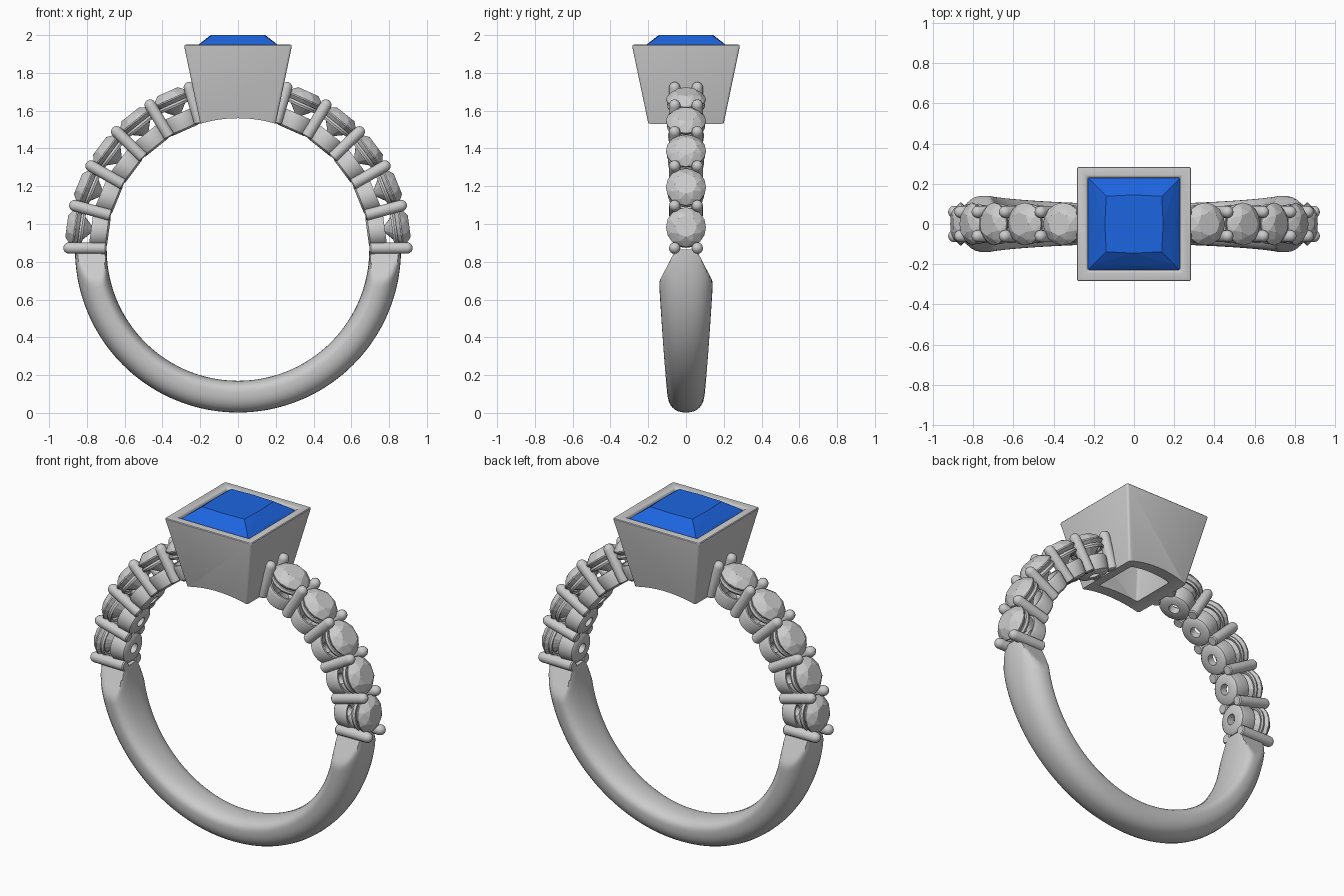
import bpy, bmesh, math
from mathutils import Matrix, Vector

if "Cube" in bpy.data.objects:
    bpy.data.objects.remove(bpy.data.objects["Cube"])

CZ, R_IN, STEP = 0.865, 0.695, 14.55   # ring centre height, finger radius, degrees per stone


def finish(name, bm, smooth=None):
    bmesh.ops.recalc_face_normals(bm, faces=bm.faces)
    me = bpy.data.meshes.new(name)
    bm.to_mesh(me)
    bm.free()
    ob = bpy.data.objects.new(name, me)
    bpy.context.collection.objects.link(ob)
    bpy.ops.object.select_all(action='DESELECT')
    ob.select_set(True)
    bpy.context.view_layer.objects.active = ob
    if smooth:
        bpy.ops.object.shade_smooth_by_angle(angle=math.radians(smooth))
    return ob


def loft(bm, rings, close=False, caps=False):
    """Skin a list of equal-length point rings."""
    vs = [[bm.verts.new(p) for p in r] for r in rings]
    n = len(vs[0])
    for a, b in zip(vs, vs[1:] + (vs[:1] if close else [])):
        for i in range(n):
            bm.faces.new((a[i], a[(i + 1) % n], b[(i + 1) % n], b[i]))
    if caps:
        bm.faces.new(vs[0])
        bm.faces.new(vs[-1])


def circle(r, z, n, m=Matrix(), turn=0.0, y=0.0):
    return [m @ Vector((r * math.cos(2 * math.pi * (i + turn) / n),
                        y + r * math.sin(2 * math.pi * (i + turn) / n), z)) for i in range(n)]


def square(h, z):
    return [(h, h, z), (-h, h, z), (-h, -h, z), (h, -h, z)]


def hull(bm, pts):
    vs = [bm.verts.new(p) for p in pts]
    bmesh.ops.convex_hull(bm, input=vs)


def radial(deg):
    """Local z points outward from the ring centre at this angle."""
    return Matrix.Translation((0, 0, CZ)) @ Matrix.Rotation(math.radians(90 - deg), 4, 'Y')


# shank: domed section widening upward, its shoulders trimmed to meet the stones
bm = bmesh.new()
rings = []
for k in range(97):
    a = math.radians(180 + 180 * k / 96)
    rise = 1 + math.sin(a)
    w = 0.098 + 0.046 * min(1, rise / 0.8) ** 0.8
    ring = []
    for j in range(32):
        t = 2 * math.pi * j / 32
        c, s = math.cos(t), math.sin(t)
        c, s = (math.copysign(abs(v) ** 0.85, v) for v in (c, s))
        r = 0.755 + c * (0.108 if c > 0 else 0.06)
        z = CZ + r * math.sin(a)
        lim = 0.14 - max(0, z - 0.70) * 0.52
        ring.append((r * math.cos(a), max(-lim, min(lim, w * s)), z))
    rings.append(ring)
loft(bm, rings, caps=True)
finish("shank", bm, 40)

for side, name in ((1, "right"), (-1, "left")):
    angles = [0.5 + STEP * i for i in range(6)]
    if side < 0:
        angles = [180 - a for a in angles]
    mids = [(a + b) / 2 for a, b in zip(angles, angles[1:])]

    # round-tipped prongs in pairs between the stones
    bm = bmesh.new()
    for a in angles:
        m = radial(a)
        for y in (-0.06, 0.06):
            prof = [(0.024, 0.697), (0.03, 0.703), (0.03, 0.895)]
            prof += [(0.03 * math.cos(t), 0.895 + 0.03 * math.sin(t)) for t in (0.4, 0.8, 1.2, 1.5)]
            loft(bm, [circle(r, z, 16, m, y=y) for r, z in prof], caps=True)
    finish(name + "_prongs", bm, 40)

    # drilled cups and the thin rings above them
    bm = bmesh.new()
    cup = [(0.03, 0.69), (0.074, 0.69), (0.086, 0.70), (0.096, 0.77), (0.09, 0.785),
           (0.08, 0.785), (0.03, 0.735)]
    rail = [(0.082, 0.828), (0.096, 0.823), (0.101, 0.835), (0.096, 0.847), (0.085, 0.847)]
    for a in mids:
        for prof in (cup, rail):
            loft(bm, [circle(r, z, 32, radial(a)) for r, z in prof], close=True)
    finish(name + "_cups", bm, 40)

    # faceted round stones
    bm = bmesh.new()
    for a in mids:
        m = radial(a)
        hull(bm, circle(0.058, 0.915, 8, m) + circle(0.085, 0.898, 8, m, 0.5)
             + circle(0.106, 0.873, 16, m) + circle(0.106, 0.866, 16, m)
             + circle(0.06, 0.82, 8, m, 0.5) + [m @ Vector((0, 0, 0.765))])
    finish(name + "_stones", bm)

# square tapered bezel, hollow, with the finger hole cut from its base
bm = bmesh.new()
loft(bm, [square(h, z) for h, z in ((0.193, 1.5), (0.287, 1.95), (0.232, 1.95),
                                    (0.226, 1.90), (0.122, 1.5))], close=True)
bezel = finish("bezel", bm)
bev = bezel.modifiers.new("soft_edges", 'BEVEL')
bev.width, bev.segments = 0.012, 3
bpy.ops.object.modifier_apply(modifier=bev.name)
bm = bmesh.new()
bmesh.ops.create_cone(bm, cap_ends=True, segments=128, radius1=R_IN, radius2=R_IN, depth=1,
                      matrix=Matrix.Translation((0, 0, CZ)) @ Matrix.Rotation(math.pi / 2, 4, 'X'))
cutter = finish("finger_cutter", bm)
cutter.hide_render = True
cut = bezel.modifiers.new("finger_hole", 'BOOLEAN')
cut.operation, cut.object, cut.solver = 'DIFFERENCE', cutter, 'EXACT'
bpy.context.view_layer.objects.active = bezel
bpy.ops.object.modifier_apply(modifier=cut.name)
bpy.data.objects.remove(cutter)
bezel.select_set(True)
bpy.ops.object.shade_smooth_by_angle(angle=math.radians(30))

# blue square-cut centre stone
bm = bmesh.new()
mid = lambda h, z: [(h, 0, z), (-h, 0, z), (0, h, z), (0, -h, z)]
hull(bm, square(0.138, 2.0) + mid(0.145, 2.0) + square(0.203, 1.952) + mid(0.208, 1.95)
     + square(0.228, 1.93) + square(0.228, 1.915) + square(0.12, 1.78) + [(0, 0, 1.66)])
gem = finish("centre_stone", bm)
mat = bpy.data.materials.new("blue_stone")
mat.diffuse_color = (0.012, 0.13, 0.75, 1)
mat.use_nodes = True
mat.node_tree.nodes["Principled BSDF"].inputs["Base Color"].default_value = mat.diffuse_color
gem.data.materials.append(mat)
